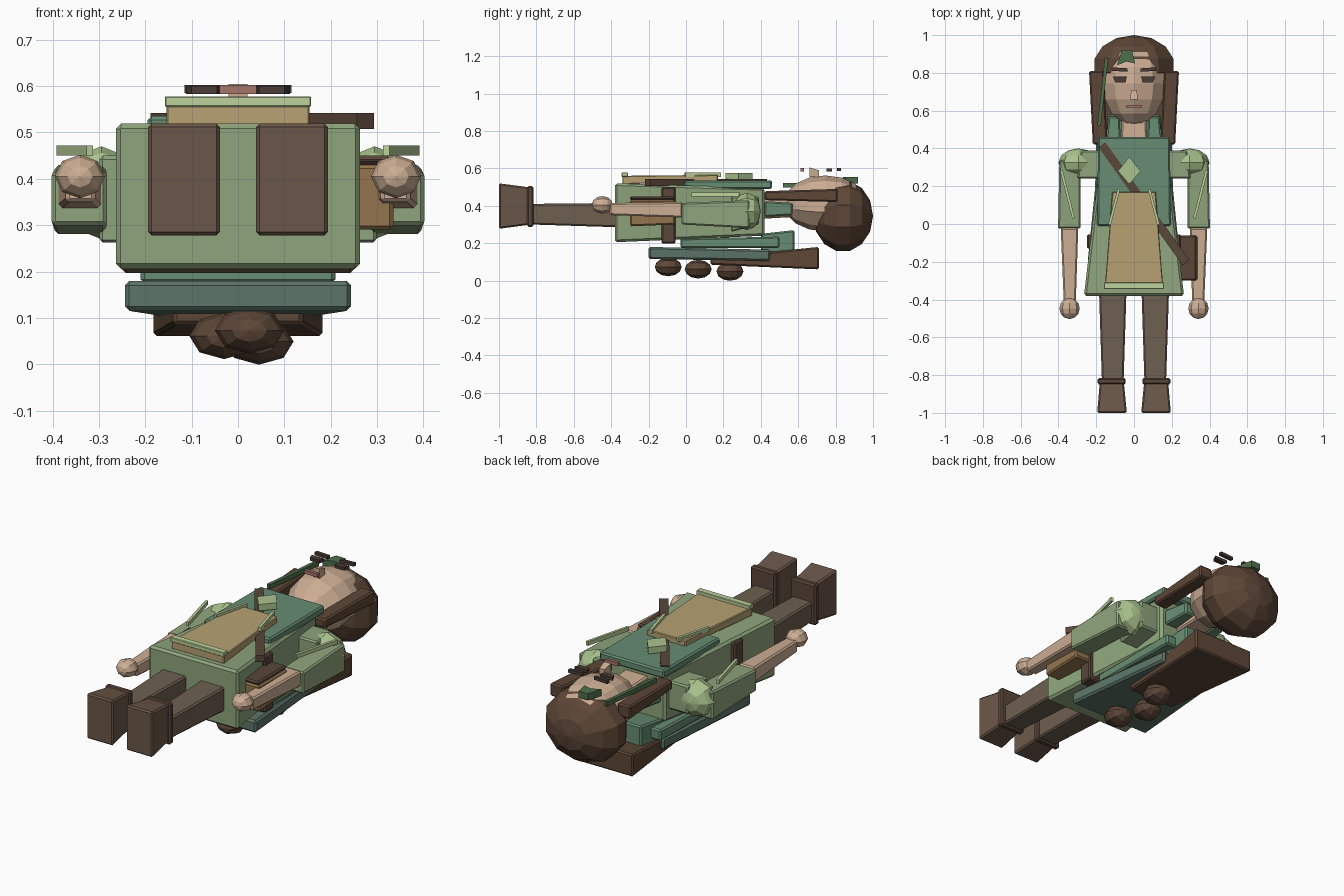
import bpy, bmesh, math
from mathutils import Vector, Matrix

if "Cube" in bpy.data.objects:
    bpy.data.objects.remove(bpy.data.objects["Cube"])

def mat(name, h):
    m = bpy.data.materials.new(name)
    c = [int(h[i:i + 2], 16) / 255 for i in (0, 2, 4)]
    m.diffuse_color = [((v + 0.055) / 1.055) ** 2.4 for v in c] + [1]
    m.use_nodes = True
    m.node_tree.nodes["Principled BSDF"].inputs["Base Color"].default_value = m.diffuse_color
    return m

GREEN = mat("tunic_green", "8FA57D")
LIGHT = mat("light_green", "ABC48E")
PALE = mat("trim_green", "BDD29C")
TEAL = mat("teal", "678C72")
CAPE = mat("dark_teal", "5D7568")
TAN = mat("tan", "B7A273")
BROWN = mat("boot_brown", "6B5648")
STRAP = mat("strap_brown", "5A463A")
LEG = mat("leg_brown", "6E6050")
HAIR = mat("hair_brown", "5E4737")
SKIN = mat("skin", "CDAE94")
LEATHER = mat("leather", "94754F")
DARK = mat("dark", "4A3C36")
LIP = mat("lip", "A5766A")
LEAF = mat("leaf", "4F6F4C")

def finish(name, bm, m, bevel=0):
    bmesh.ops.recalc_face_normals(bm, faces=bm.faces)
    if bevel:
        bmesh.ops.bevel(bm, geom=list(bm.edges), offset=bevel, segments=1, affect='EDGES')
    me = bpy.data.meshes.new(name)
    bm.to_mesh(me)
    bm.free()
    me.materials.append(m)
    ob = bpy.data.objects.new(name, me)
    bpy.context.collection.objects.link(ob)
    return ob

def taper(name, m, y0, a, y1, b=None, bevel=0.008):
    """Block along y; a and b are (x0, x1, z0, z1) at each end."""
    bm = bmesh.new()
    rings = []
    for y, (x0, x1, z0, z1) in ((y0, a), (y1, b or a)):
        rings.append([bm.verts.new(p) for p in
                      ((x0, y, z0), (x1, y, z0), (x1, y, z1), (x0, y, z1))])
    r, s = rings
    bm.faces.new(r)
    bm.faces.new(s)
    for i in range(4):
        j = (i + 1) % 4
        bm.faces.new((r[i], r[j], s[j], s[i]))
    return finish(name, bm, m, bevel)

def strip(name, m, p, q, width, z0, z1):
    """Flat bar between two top-view points."""
    d = Vector(q) - Vector(p)
    n = Vector((-d.y, d.x)).normalized() * width / 2
    pts = [Vector(p) + n, Vector(q) + n, Vector(q) - n, Vector(p) - n]
    return plate(name, m, pts, z0, z1)

def plate(name, m, pts, z0, z1):
    bm = bmesh.new()
    f = bm.faces.new([bm.verts.new((x, y, z0)) for x, y in pts])
    new = bmesh.ops.extrude_face_region(bm, geom=[f])["geom"]
    bmesh.ops.translate(bm, vec=(0, 0, z1 - z0),
                        verts=[v for v in new if isinstance(v, bmesh.types.BMVert)])
    return finish(name, bm, m)

def ball(name, m, c, r, seg=10, rings=7):
    """Faceted ellipsoid with its poles along y."""
    bm = bmesh.new()
    bmesh.ops.create_uvsphere(bm, u_segments=seg, v_segments=rings, radius=1)
    M = Matrix.Translation(c) @ Matrix.Diagonal((*r, 1)) @ Matrix.Rotation(math.pi / 2, 4, 'X')
    bmesh.ops.transform(bm, matrix=M, verts=bm.verts)
    return finish(name, bm, m)

def sx(s, t):
    """Mirror a cross-section to side s."""
    return t if s > 0 else (-t[1], -t[0], t[2], t[3])

# tunic, tabard and apron
taper("tunic", GREEN, -0.38, (-0.265, 0.265, 0.205, 0.52), 0.42, (-0.17, 0.17, 0.24, 0.495), 0.012)
taper("belt", STRAP, -0.13, (-0.25, 0.25, 0.197, 0.5), -0.055)
taper("chest_panel", TEAL, -0.01, (-0.195, 0.195, 0.49, 0.535), 0.46, (-0.19, 0.19, 0.49, 0.535))
taper("back_panel", TEAL, -0.03, (-0.21, 0.21, 0.175, 0.225), 0.5, (-0.2, 0.2, 0.175, 0.235))
taper("apron", TAN, -0.34, (-0.155, 0.155, 0.515, 0.56), 0.17, (-0.115, 0.115, 0.53, 0.565), 0.004)
taper("apron_trim", PALE, -0.345, (-0.158, 0.158, 0.555, 0.578), -0.31, None, 0.003)
strip("strap", STRAP, (-0.17, 0.42), (0.275, -0.205), 0.045, 0.507, 0.542)
plate("emblem", LIGHT, [(-0.085, 0.28), (-0.025, 0.21), (0.035, 0.28), (-0.025, 0.355)], 0.54, 0.575)
taper("pouch", LEATHER, -0.3, (0.2, 0.335, 0.29, 0.43), -0.06, (0.2, 0.335, 0.3, 0.43))
taper("pouch_flap", STRAP, -0.3, (0.205, 0.33, 0.43, 0.45), -0.06)

# cape and braid on the back
taper("cape", CAPE, -0.2, (-0.245, 0.245, 0.115, 0.18), 0.45, (-0.18, 0.18, 0.105, 0.165), 0.01)
taper("hood", TEAL, 0.4, (-0.15, 0.15, 0.15, 0.25), 0.58, (-0.14, 0.14, 0.14, 0.27))
taper("back_hair", HAIR, 0.13, (-0.14, 0.14, 0.085, 0.12), 0.71, (-0.183, 0.183, 0.06, 0.18))
for x, y, z in ((0.025, -0.095, 0.073), (-0.03, 0.065, 0.061), (0.045, 0.235, 0.049)):
    ball("braid_knot", HAIR, (x, y, z), (0.075, 0.072, 0.05), 8, 6)

# paired limbs and trims
for s in (-1, 1):
    taper("leg", LEG, -0.83, sx(s, (0.055, 0.17, 0.3, 0.41)), -0.36, sx(s, (0.04, 0.185, 0.285, 0.415)))
    taper("boot", BROWN, -1, sx(s, (0.038, 0.195, 0.277, 0.52)), -0.825, sx(s, (0.055, 0.18, 0.3, 0.497)))
    taper("boot_cuff", STRAP, -0.85, sx(s, (0.045, 0.193, 0.287, 0.505)), -0.815)
    taper("sleeve", GREEN, -0.025, sx(s, (0.283, 0.402, 0.3, 0.415)), 0.34, sx(s, (0.285, 0.395, 0.28, 0.43)))
    taper("shoulder_block", GREEN, 0.24, sx(s, (0.12, 0.3, 0.26, 0.45)), 0.39, sx(s, (0.12, 0.28, 0.3, 0.45)))
    ball("shoulder", LIGHT, (0.295 * s, 0.325, 0.37), (0.105, 0.075, 0.1), 8, 6)
    strip("sleeve_trim", PALE, (0.385 * s, 0.285), (0.32 * s, 0.03), 0.014, 0.45, 0.472)
    strip("chest_trim", PALE, (0.08 * s, 0.185), (0.13 * s, -0.005), 0.014, 0.555, 0.578)
    taper("forearm", SKIN, -0.41, sx(s, (0.308, 0.372, 0.35, 0.415)), -0.02, sx(s, (0.295, 0.388, 0.337, 0.42)))
    ball("hand", SKIN, (0.341 * s, -0.447, 0.405), (0.054, 0.056, 0.047), 8, 6)
    taper("collar", TEAL, 0.42, sx(s, (0.07, 0.15, 0.34, 0.425)), 0.57, sx(s, (0.075, 0.135, 0.35, 0.415)))
    taper("side_lock", HAIR, 0.42, sx(s, (0.14, 0.218, 0.43, 0.478)), 0.81, sx(s, (0.16, 0.238, 0.42, 0.49)))
    strip("brow", DARK, (0.035 * s, 0.815), (0.115 * s, 0.82), 0.018, 0.585, 0.602)
    taper("eye", DARK, 0.75, sx(s, (0.045, 0.1, 0.583, 0.6)), 0.78, sx(s, (0.038, 0.112, 0.583, 0.6)), 0)

# head
taper("neck", SKIN, 0.4, (-0.07, 0.07, 0.33, 0.46), 0.58, (-0.065, 0.065, 0.34, 0.45))
ball("head", SKIN, (0, 0.745, 0.412), (0.175, 0.225, 0.15), 10, 8)
ball("hair_cap", HAIR, (0, 0.84, 0.345), (0.225, 0.16, 0.192), 10, 7)
taper("nose", SKIN, 0.66, (-0.02, 0.02, 0.555, 0.605), 0.71, (-0.015, 0.015, 0.555, 0.59), 0)
taper("mouth", LIP, 0.613, (-0.04, 0.04, 0.583, 0.602), 0.63, None, 0)
plate("hair_leaf", LEAF, [(-0.09, 0.84), (-0.065, 0.92), (-0.01, 0.92), (0.005, 0.85), (-0.04, 0.86)], 0.52, 0.555)
strip("hair_ribbon", LEAF, (-0.185, 0.52), (-0.145, 0.88), 0.018, 0.497, 0.522)
